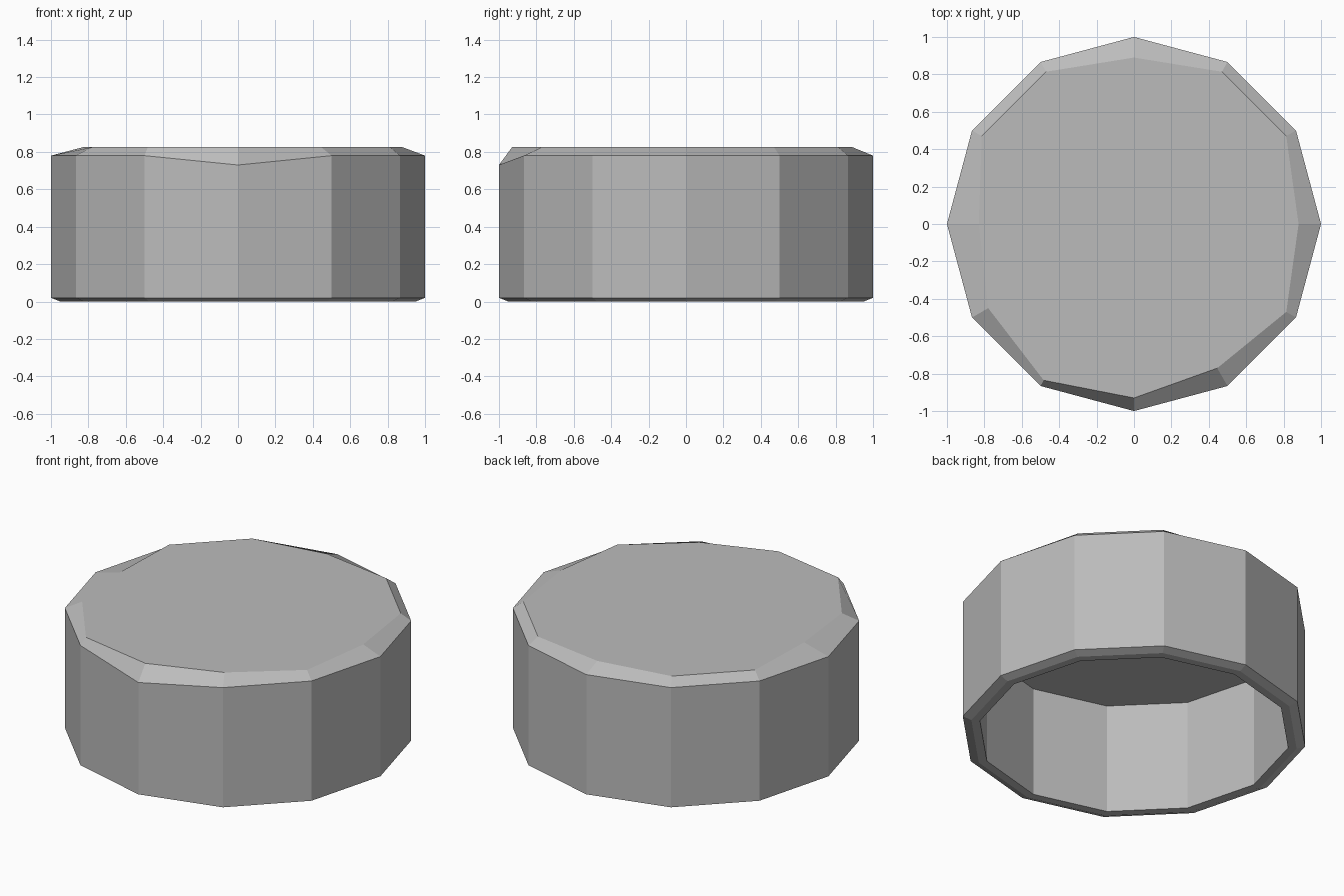
import bpy, bmesh
from math import sin, cos, radians

cube = bpy.data.objects.get("Cube")
if cube:
    bpy.data.objects.remove(cube, do_unlink=True)

SIDES = 12
STEP = 360 / SIDES

stone = bpy.data.materials.new("grey stone")
stone.use_nodes = True
grey = (0.5, 0.5, 0.5, 1)
stone.diffuse_color = grey
stone.node_tree.nodes["Principled BSDF"].inputs["Base Color"].default_value = grey

bm = bmesh.new()


def ring(radii, heights):
    """Twelve vertices, starting at +x and running anticlockwise."""
    verts = []
    for i, (r, z) in enumerate(zip(radii, heights)):
        a = radians(i * STEP)
        verts.append(bm.verts.new((r * cos(a), r * sin(a), z)))
    return verts


def even(r, z):
    return ring([r] * SIDES, [z] * SIDES)


# Worn top edge: uneven chamfer width, with a deeper chip at the front
top_radii = [0.88, 0.94, 0.94, 0.89, 0.94, 0.94, 0.83, 0.9, 0.965, 0.93, 0.89, 0.94]
shoulder_heights = [0.78] * SIDES
shoulder_heights[9] = 0.73

# Rings from the inner ceiling, round the bottom lip, up to the top
rings = [
    even(0.9, 0.7),
    even(0.9, 0),
    even(0.95, 0),
    even(1, 0.02),
    ring([1] * SIDES, shoulder_heights),
    ring(top_radii, [0.825] * SIDES),
]
for low, high in zip(rings, rings[1:]):
    for i in range(SIDES):
        j = (i + 1) % SIDES
        bm.faces.new((low[i], low[j], high[j], high[i]))
bm.faces.new(rings[-1])
bm.faces.new(rings[0][::-1])
bmesh.ops.recalc_face_normals(bm, faces=bm.faces)

mesh = bpy.data.meshes.new("stone_drum")
bm.to_mesh(mesh)
bm.free()
mesh.materials.append(stone)
drum = bpy.data.objects.new("stone_drum", mesh)
bpy.context.collection.objects.link(drum)
